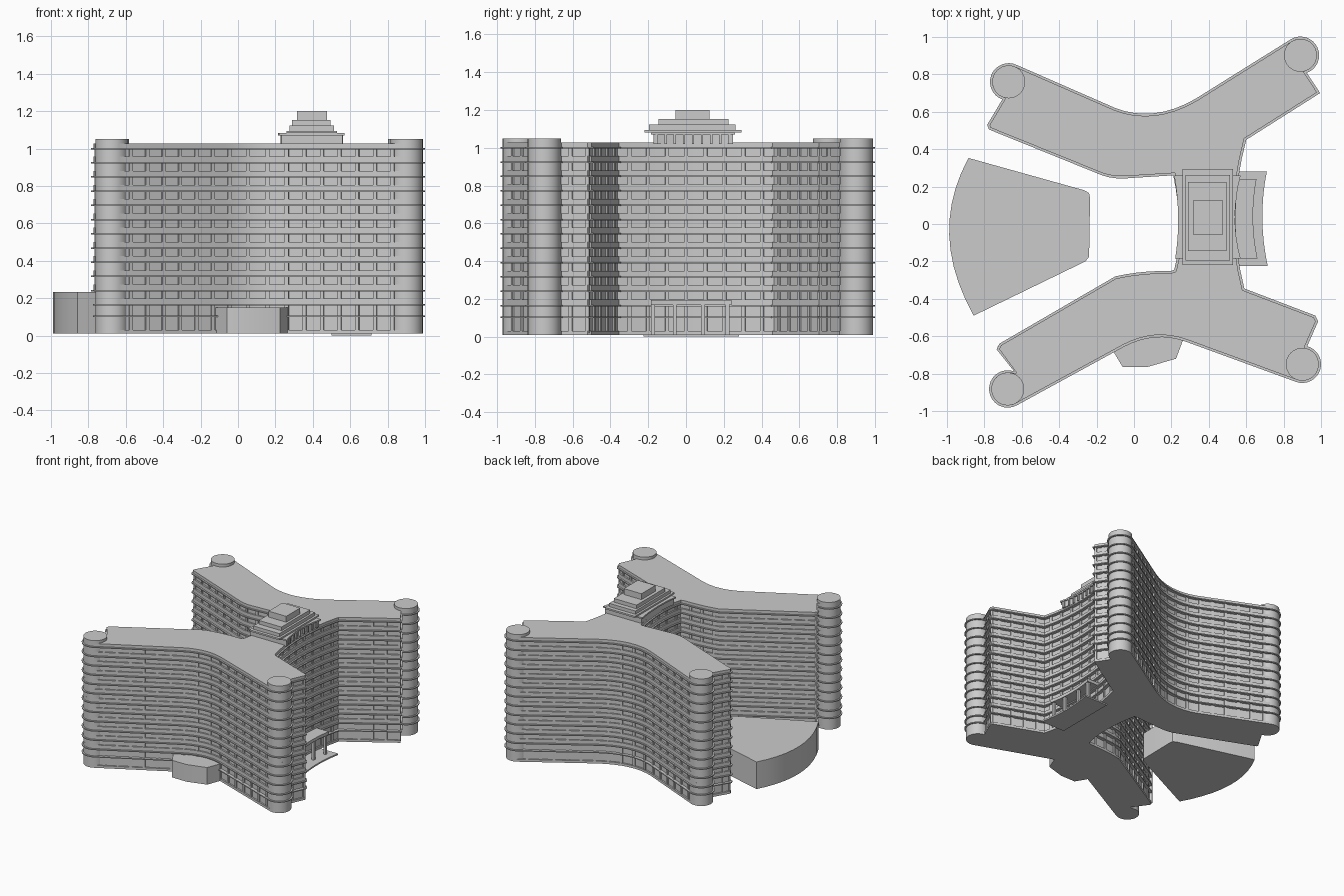
import bpy, bmesh, math
from mathutils import Vector

if "Cube" in bpy.data.objects:
    bpy.data.objects.remove(bpy.data.objects["Cube"])

def add_object(name, bm):
    bmesh.ops.recalc_face_normals(bm, faces=bm.faces)
    me = bpy.data.meshes.new(name)
    bm.to_mesh(me)
    bm.free()
    ob = bpy.data.objects.new(name, me)
    bpy.context.collection.objects.link(ob)
    return ob

def prism(bm, pts, z0, z1):
    """Vertical extrusion of a closed outline."""
    lo = [bm.verts.new((p[0], p[1], z0)) for p in pts]
    hi = [bm.verts.new((p[0], p[1], z1)) for p in pts]
    bm.faces.new(lo[::-1])
    bm.faces.new(hi)
    n = len(pts)
    for i in range(n):
        j = (i + 1) % n
        bm.faces.new((lo[i], lo[j], hi[j], hi[i]))

def block(name, pts, z0, z1):
    bm = bmesh.new()
    prism(bm, pts, z0, z1)
    return add_object(name, bm)

def rect(x0, x1, y0, y1):
    return [(x0, y0), (x1, y0), (x1, y1), (x0, y1)]

def curve(a, c, b, n=8):
    a, b, c = Vector(a), Vector(b), Vector(c)
    return [a.lerp(c, i / n).lerp(c.lerp(b, i / n), i / n) for i in range(n + 1)]

def arc(c, r, a0, a1, n=16):
    angs = [math.radians(a0 + (a1 - a0) * i / n) for i in range(n + 1)]
    return [Vector((c[0] + r * math.cos(t), c[1] + r * math.sin(t))) for t in angs]

def inset(pts, d):
    """Mitred inset of a clockwise outline."""
    out = []
    for i, p in enumerate(pts):
        u = (p - pts[i - 1]).normalized()
        v = (pts[(i + 1) % len(pts)] - p).normalized()
        n1, n2 = Vector((u.y, -u.x)), Vector((v.y, -v.x))
        out.append(p + (n1 + n2) * d / max(1 + n1.dot(n2), 0.5))
    return out

# Footprint, clockwise: four end towers joined by curved walls
R = 0.1
towers = [(-0.67, 0.76), (0.89, 0.902), (0.9, -0.75), (-0.675, -0.882)]
sweeps = [(250, 65), (120, -70), (75, -110), (-60, -290)]
walls = [
    curve((-0.1, 0.62), (0.107, 0.54), (0.33, 0.67)),
    [Vector((0.995, 0.70))] + curve((0.6, 0.45), (0.49, 0.04), (0.59, -0.345))
    + [Vector((0.97, -0.49)), Vector((0.985, -0.52))],
    curve((0.28, -0.63), (0.11, -0.568), (-0.06, -0.66)),
    [Vector((-0.735, -0.67)), Vector((-0.72, -0.64))]
    + curve((-0.1, -0.28), (0.03, -0.25), (0.2, -0.25), 5)
    + curve((0.215, -0.245), (0.27, -0.03), (0.21, 0.26))
    + curve((0.0, 0.247), (-0.1, 0.235), (-0.17, 0.26), 4)
    + [Vector((-0.775, 0.505)), Vector((-0.785, 0.53))],
]
outline, on_tower = [], []
for c, s, w in zip(towers, sweeps, walls):
    a = arc(c, R, *s)
    outline += a + w
    on_tower += [True] * len(a) + [False] * len(w)

# Recessed window wall
core = inset(outline, 0.024)
block("window_wall", core, 0.01, 1.01)

# Parapet bands and thin projecting floor ledges
band_line = inset(outline, 0.012)
bands, ledges = bmesh.new(), bmesh.new()
prism(bands, band_line, 1.0, 1.027)
prism(bands, band_line, 0.01, 0.03)
for k in range(12):
    z = 1.0 - 0.076 * k
    prism(ledges, outline, z - 0.004, z + 0.004)
    if k:
        prism(bands, band_line, z, z + 0.033)
prism(ledges, outline, 0.1, 0.108)
add_object("spandrel_bands", bands)
add_object("floor_ledges", ledges)

# Window piers spaced along the walls
piers = bmesh.new()
n = len(outline)
dist, next_at = 0.0, 0.05
for i in range(n):
    j = (i + 1) % n
    if on_tower[i] and on_tower[j]:
        dist, next_at = 0.0, 0.05
        continue
    a, b = outline[i], outline[j]
    u = (b - a).normalized()
    inward = Vector((u.y, -u.x))
    length = (b - a).length
    while next_at < dist + length:
        p = a + u * (next_at - dist)
        f, g = p + inward * 0.015, p + inward * 0.03
        h = u * 0.01
        prism(piers, [f - h, f + h, g + h, g - h], 0.02, 1.0)
        next_at += 0.1
    dist += length
add_object("window_piers", piers)

# Round end towers
bm = bmesh.new()
for c in towers:
    prism(bm, arc(c, 0.088, 0, 348.75, 31), 0.01, 1.05)
add_object("end_towers", bm)

# Stepped rooftop pavilion
def pavilion(d):
    return (curve((0.57 - d, 0.26 - d), (0.51 - d, 0.03), (0.57 - d, -0.185 + d))
            + curve((0.22 + d, -0.185 + d), (0.255 + d, 0.03), (0.215 + d, 0.26 - d)))

block("pavilion_base", pavilion(0.012), 1.02, 1.08)
block("pavilion_eave", pavilion(0), 1.07, 1.082)
bm = bmesh.new()
for i in range(9):
    y = -0.155 + i * 0.048
    x = 0.54 + 0.5 * (y - 0.035) ** 2
    prism(bm, rect(x - 0.03, x + 0.002, y - 0.006, y + 0.006), 1.02, 1.075)
add_object("pavilion_posts", bm)
for i, (x0, x1, y0, y1, z0, z1) in enumerate([
        (0.258, 0.53, -0.22, 0.293, 1.082, 1.095),
        (0.275, 0.512, -0.195, 0.262, 1.09, 1.122),
        (0.29, 0.495, -0.145, 0.225, 1.12, 1.152),
        (0.315, 0.475, -0.055, 0.125, 1.15, 1.2)]):
    block(f"pavilion_step_{i + 1}", rect(x0, x1, y0, y1), z0, z1)

# Fan-shaped hall on the left
block("fan_hall", [(-0.26, -0.2), (-0.24, -0.175), (-0.235, 0.14), (-0.24, 0.165), (-0.265, 0.18)]
      + curve((-0.885, 0.353), (-1.105, -0.05), (-0.857, -0.49), 10), 0.01, 0.232)

# Front annex
block("front_annex", [(-0.13, -0.65), (-0.06, -0.765), (0.07, -0.765), (0.225, -0.72),
                      (0.27, -0.6), (0.1, -0.56)], 0.01, 0.15)

# Entrance plate, canopy and columns on the right
block("entrance_plate", [(0.5, -0.225), (0.5, 0.28)]
      + curve((0.71, 0.28), (0.66, 0.03), (0.715, -0.225)), 0.0, 0.012)
block("entrance_canopy", [(0.5, -0.185), (0.5, 0.24)]
      + curve((0.655, 0.24), (0.615, 0.03), (0.66, -0.185)), 0.168, 0.193)
bm = bmesh.new()
for x, y in [(0.635, -0.175), (0.625, -0.06), (0.62, 0.09), (0.635, 0.22)]:
    prism(bm, rect(x - 0.01, x + 0.01, y - 0.01, y + 0.01), 0.01, 0.17)
add_object("canopy_columns", bm)

# Smooth the curved walls, keep hard edges
bpy.ops.object.select_all(action='SELECT')
bpy.context.view_layer.objects.active = bpy.data.objects["end_towers"]
bpy.ops.object.shade_smooth_by_angle(angle=math.radians(30))
